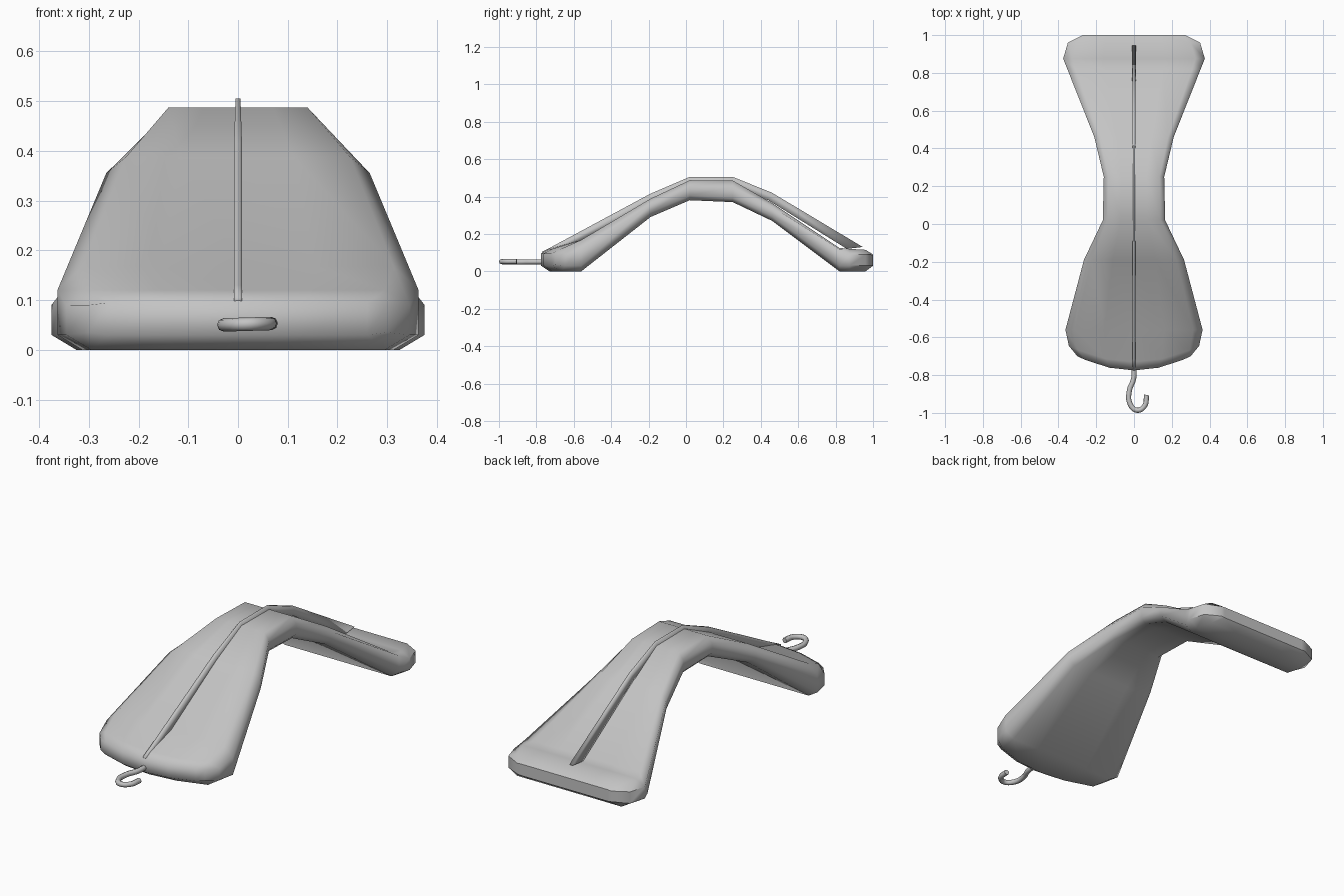
import bpy, bmesh, math

cube = bpy.data.objects.get("Cube")
if cube:
    bpy.data.objects.remove(cube, do_unlink=True)

grey = bpy.data.materials.new("light grey")
grey.use_nodes = True
grey.diffuse_color = (0.55, 0.55, 0.55, 1)
grey.node_tree.nodes["Principled BSDF"].inputs["Base Color"].default_value = grey.diffuse_color


def finish(bm, name, angle):
    bmesh.ops.recalc_face_normals(bm, faces=bm.faces)
    mesh = bpy.data.meshes.new(name)
    bm.to_mesh(mesh)
    bm.free()
    mesh.materials.append(grey)
    obj = bpy.data.objects.new(name, mesh)
    bpy.context.collection.objects.link(obj)
    bpy.ops.object.select_all(action='DESELECT')
    bpy.context.view_layer.objects.active = obj
    obj.select_set(True)
    bpy.ops.object.shade_smooth_by_angle(angle=math.radians(angle), keep_sharp_edges=True)


def loft(bm, rings):
    loops = [[bm.verts.new(p) for p in ring] for ring in rings]
    n = len(loops[0])
    for a, b in zip(loops, loops[1:]):
        for i in range(n):
            j = (i + 1) % n
            bm.faces.new((a[i], a[j], b[j], b[i]))
    # End caps as strips of quads
    for ring in (loops[0], loops[-1]):
        for i in range(1, n // 2):
            bm.faces.new((ring[i], ring[i + 1], ring[-i % n], ring[(1 - i) % n]))
    return loops


# Arched body: y, half width, top, bottom, chamfer width, top and bottom chamfer, bow
stations = [
    (-0.775, 0.30, 0.095, 0.03, 0.04, 0.005, 0.005, 0.075),
    (-0.73, 0.345, 0.12, 0.0, 0.05, 0.03, 0.03, 0.085),
    (-0.56, 0.363, 0.168, 0.0, 0.05, 0.048, 0.03, 0.0),
    (-0.19, 0.265, 0.388, 0.29, 0.04, 0.033, 0.025, 0.0),
    (0.02, 0.165, 0.487, 0.38, 0.025, 0.033, 0.025, 0.0),
    (0.25, 0.16, 0.485, 0.37, 0.025, 0.033, 0.025, 0.0),
    (0.46, 0.21, 0.365, 0.27, 0.03, 0.02, 0.025, 0.0),
    (0.82, 0.353, 0.125, 0.0, 0.045, 0.006, 0.03, 0.0),
    (0.875, 0.375, 0.12, 0.0, 0.05, 0.03, 0.03, 0.0),
    (0.96, 0.35, 0.115, 0.0, 0.05, 0.025, 0.03, 0.0),
    (1.0, 0.27, 0.09, 0.03, 0.02, 0.002, 0.002, 0.0),
]


def body_ring(y, w, top, low, cw, ct, cb, bow):
    half = w - cw
    xs = [half, half / 2, 0, -half / 2, -half]
    outline = [(w, low + cb), (w, top - ct)] + [(x, top) for x in xs]
    outline += [(-w, top - ct), (-w, low + cb)] + [(-x, low) for x in xs]
    return [(x, y + bow * (x / w) ** 2, z) for x, z in outline]


bm = bmesh.new()
loops = loft(bm, [body_ring(*s) for s in stations])
# Crisp rim around the rear wall
rim = set(loops[-1])
for ring in loops[-3:-1]:
    rim.update(ring[i] for i in (0, 1, 7, 8))
for edge in bm.edges:
    a, b = (v.co for v in edge.verts)
    upright = abs(a.x - b.x) + abs(a.y - b.y) < 0.001
    if rim.issuperset(edge.verts) and not upright and abs(a.z - b.z) < 0.02:
        edge.smooth = False
finish(bm, "arched_body", 75)

# Thin ridge along the centre line: y top, z top, y bottom, z bottom, half width
ridge = [
    (-0.77, 0.105, -0.765, 0.09, 0.008),
    (-0.72, 0.13, -0.71, 0.09, 0.008),
    (-0.19, 0.415, -0.18, 0.36, 0.008),
    (0.02, 0.505, 0.03, 0.45, 0.005),
    (0.25, 0.505, 0.24, 0.45, 0.005),
    (0.46, 0.42, 0.44, 0.38, 0.007),
    (0.945, 0.13, 0.86, 0.12, 0.01),
]
bm = bmesh.new()
loft(bm, [[(-t, yb, zb), (-t, yt, zt), (t, yt, zt), (t, yb, zb)]
          for yt, zt, yb, zb, t in ridge])
finish(bm, "centre_ridge", 100)

# Hook: a round rod swept along a gently tilted path
path = [(0, -0.74), (-0.002, -0.82), (-0.024, -0.88), (-0.022, -0.95),
        (0.015, -0.986), (0.055, -0.965), (0.067, -0.905)]
curve = bpy.data.curves.new("hook", 'CURVE')
curve.dimensions = '3D'
curve.bevel_depth = 0.0135
curve.bevel_resolution = 2
curve.resolution_u = 5
curve.use_fill_caps = True
spline = curve.splines.new('BEZIER')
spline.bezier_points.add(len(path) - 1)
for point, (x, y) in zip(spline.bezier_points, path):
    point.co = (x, y, 0.051 + 0.03 * x)
    point.handle_left_type = point.handle_right_type = 'AUTO'
helper = bpy.data.objects.new("hook_path", curve)
bpy.context.collection.objects.link(helper)
bpy.context.view_layer.update()
mesh = bpy.data.meshes.new_from_object(helper.evaluated_get(bpy.context.evaluated_depsgraph_get()))
bpy.data.objects.remove(helper, do_unlink=True)
bm = bmesh.new()
bm.from_mesh(mesh)
bpy.data.meshes.remove(mesh)
finish(bm, "front_hook", 50)
